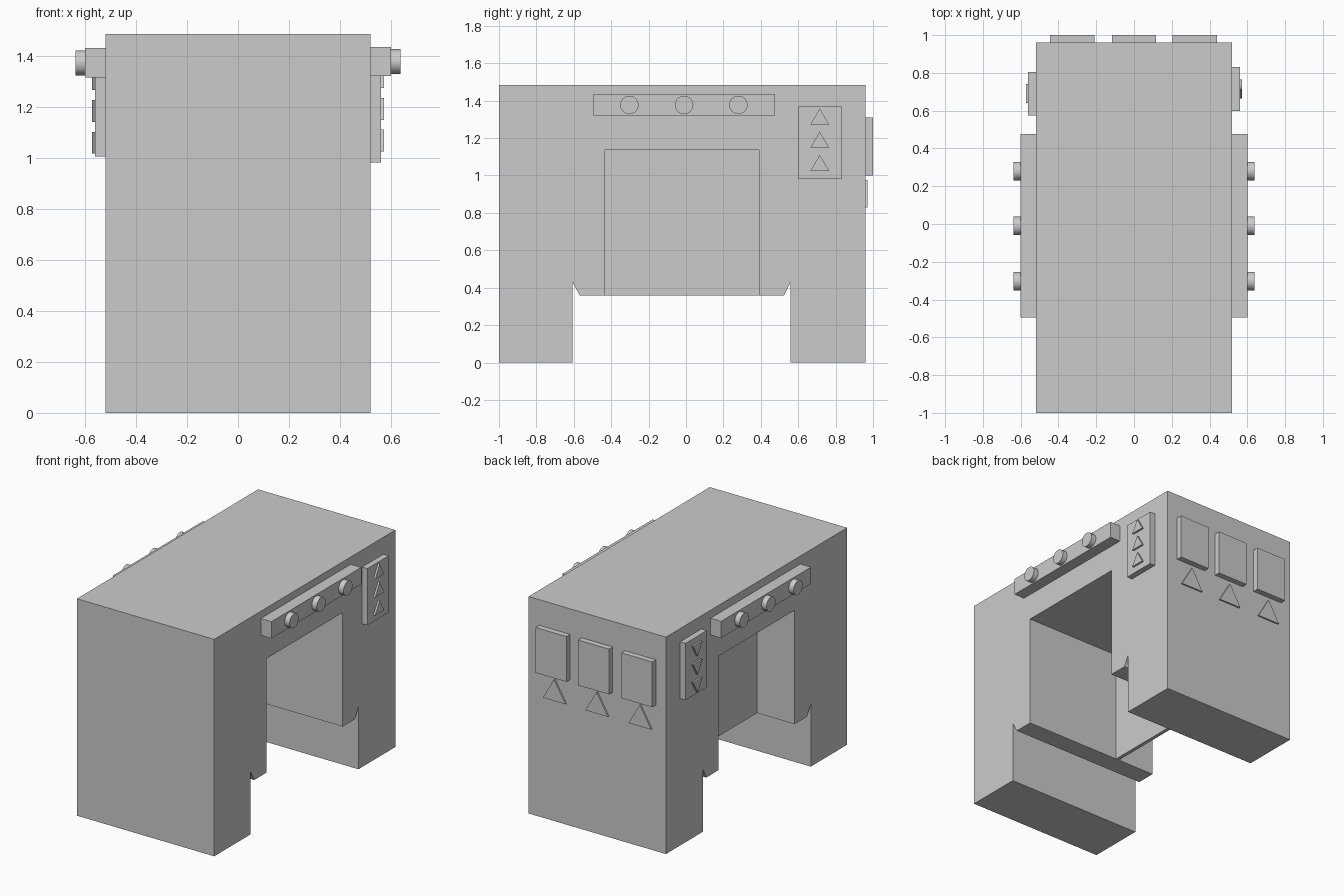
import bpy, bmesh
from math import radians, pi
from mathutils import Matrix

if "Cube" in bpy.data.objects:
    bpy.data.objects.remove(bpy.data.objects["Cube"])


def make_object(name, bm):
    bmesh.ops.recalc_face_normals(bm, faces=bm.faces)
    mesh = bpy.data.meshes.new(name)
    bm.to_mesh(mesh)
    bm.free()
    obj = bpy.data.objects.new(name, mesh)
    bpy.context.collection.objects.link(obj)
    return obj


def extrude_profile(name, points, start, end, axis='x'):
    """Extrude (y, z) points along x, or (x, z) points along y."""
    bm = bmesh.new()
    place = (lambda d, a, z: (d, a, z)) if axis == 'x' else (lambda d, a, z: (a, d, z))
    face = bm.faces.new([bm.verts.new(place(start, a, z)) for a, z in points])
    new = bmesh.ops.extrude_face_region(bm, geom=[face])['geom']
    step = place(end - start, 0, 0)
    bmesh.ops.translate(bm, vec=step, verts=[v for v in new if isinstance(v, bmesh.types.BMVert)])
    return make_object(name, bm)


def box(name, x, y, z):
    return extrude_profile(name, [(y[0], z[0]), (y[1], z[0]), (y[1], z[1]), (y[0], z[1])], *x)


def triangle(name, centre, half, base, tip, start, end, axis):
    pts = [(centre - half, base), (centre + half, base), (centre, tip)]
    return extrude_profile(name, pts, start, end, axis)


def knob(name, x0, x1, y, z, radius):
    bm = bmesh.new()
    spin = Matrix.Translation(((x0 + x1) / 2, y, z)) @ Matrix.Rotation(pi / 2, 4, 'Y')
    bmesh.ops.create_cone(bm, cap_ends=True, segments=32, radius1=radius, radius2=radius,
                          depth=abs(x1 - x0), matrix=spin)
    obj = make_object(name, bm)
    bpy.ops.object.select_all(action='DESELECT')
    obj.select_set(True)
    bpy.context.view_layer.objects.active = obj
    bpy.ops.object.shade_smooth_by_angle(angle=radians(30))


# Body: two legs, undercut notches and the opening between them
extrude_profile("cabinet_body", [
    (-1, 0), (-0.607, 0), (-0.607, 0.43), (-0.567, 0.357), (-0.433, 0.357), (-0.433, 1.137),
    (0.39, 1.137), (0.39, 0.357), (0.523, 0.357), (0.56, 0.43), (0.56, 0), (0.96, 0),
    (0.96, 1.485), (-1, 1.485)], -0.52, 0.52)

# Thin panel closing the opening
box("inner_panel", (-0.235, -0.21), (-0.433, 0.39), (0.357, 1.137))

# Side control strips, knobs and arrow plates (arrows up on the right, down on the left)
for side, s, dz in (("right", 1, 0), ("left", -1, -0.005)):
    box(f"{side}_control_strip", (s * 0.52, s * 0.6), (-0.495, 0.477), (1.32 + dz, 1.435 + dz))
    for i, y in enumerate((-0.303, -0.01, 0.28)):
        knob(f"{side}_knob_{i + 1}", s * 0.6, s * 0.637, y, 1.377 + dz, 0.049)

    py, pz = (0.715, 1.175) if s > 0 else (0.69, 1.2)
    box(f"{side}_arrow_plate", (s * 0.52, s * 0.56), (py - 0.116, py + 0.116), (pz - 0.194, pz + 0.194))
    for i in range(3):
        base = pz + s * (-0.15 + 0.124 * i)
        triangle(f"{side}_arrow_{i + 1}", py, 0.05, base, base + s * 0.085, s * 0.56, s * 0.573, 'x')

# Back plates with a triangle below each
for i, x in enumerate((-0.327, 0, 0.322)):
    box(f"back_plate_{i + 1}", (x - 0.117, x + 0.117), (0.96, 1.0), (1.0, 1.31))
    triangle(f"back_arrow_{i + 1}", x - 0.003, 0.086, 0.828, 0.975, 0.96, 0.971, 'y')
